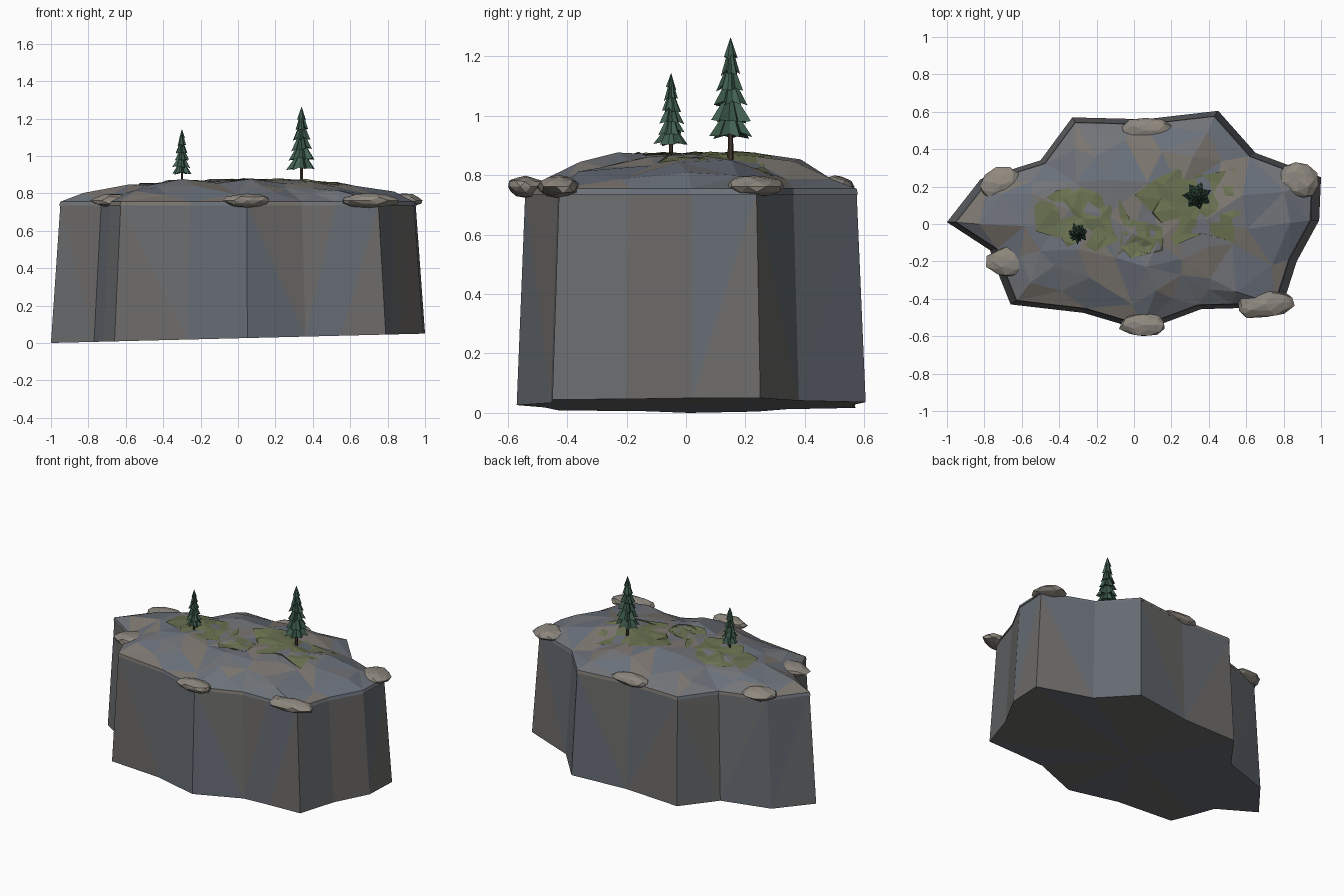
import bpy, bmesh, math, random
from mathutils import Vector, Matrix, geometry
from mathutils.bvhtree import BVHTree

if "Cube" in bpy.data.objects:
    bpy.data.objects.remove(bpy.data.objects["Cube"])

random.seed(7)
R = random.uniform


def mat(name, c):
    m = bpy.data.materials.new(name)
    m.diffuse_color = (*c, 1)
    m.use_nodes = True
    m.node_tree.nodes["Principled BSDF"].inputs["Base Color"].default_value = m.diffuse_color
    return m


WALL = [mat("slate_blue", (0.13, 0.145, 0.17)), mat("slate_grey", (0.145, 0.15, 0.155)),
        mat("slate_warm", (0.15, 0.147, 0.143))]
TOP = [mat("top_blue", (0.145, 0.165, 0.20)), mat("top_grey", (0.17, 0.175, 0.19)),
       mat("top_slate", (0.15, 0.165, 0.19)), mat("top_tan", (0.20, 0.18, 0.16))]
ROCK = [mat("boulder_tan", (0.28, 0.25, 0.21)), mat("boulder_grey", (0.25, 0.23, 0.205))]
MOSS = [mat("moss", (0.155, 0.18, 0.085)), mat("moss_dark", (0.135, 0.16, 0.08))]
LEAF = [mat("needles", (0.055, 0.12, 0.085)), mat("needles_dark", (0.04, 0.09, 0.06))]
BARK = [mat("bark", (0.06, 0.04, 0.03))]


def finish(bm, name, mats, up=False):
    """Flat-shaded object with the palette scattered over its faces."""
    bmesh.ops.recalc_face_normals(bm, faces=bm.faces)
    bm.normal_update()
    if up and sum(f.normal.z * f.calc_area() for f in bm.faces) < 0:
        bmesh.ops.reverse_faces(bm, faces=bm.faces)
    for f in bm.faces:
        f.material_index = random.randrange(len(mats))
    me = bpy.data.meshes.new(name)
    bm.to_mesh(me)
    bm.free()
    for m in mats:
        me.materials.append(m)
    ob = bpy.data.objects.new(name, me)
    bpy.context.collection.objects.link(ob)
    return ob


# Cliff outline at the foot, counter-clockwise
OUT = [(-1, .01), (-.77, -.14), (-.72, -.28), (-.66, -.43), (-.27, -.475), (.05, -.57),
       (.36, -.455), (.55, -.45), (.79, -.45), (.87, -.2), (.99, .02), (1, .25),
       (.65, .38), (.45, .605), (.06, .56), (-.33, .57), (-.5, .34), (-.82, .24)]
N = len(OUT)


def ring(bm, s, z):
    return [bm.verts.new((x * s, y * s, z(x) if callable(z) else z)) for x, y in OUT]


def band(bm, a, b):
    for i in range(len(a)):
        j = (i + 1) % len(a)
        bm.faces.new((a[i], a[j], b[j], b[i]))


# Cliff walls and slightly tilted base
bm = bmesh.new()
foot = ring(bm, 1, lambda x: .025 * (x + 1))
band(bm, foot, ring(bm, .95, .738))
hub = bm.verts.new((0, 0, .025))
for i in range(N):
    bm.faces.new((foot[i], hub, foot[(i + 1) % N]))
bmesh.ops.triangulate(bm, faces=bm.faces)
finish(bm, "cliff", WALL)

# Faceted plateau: scattered points triangulated inside the rim
S = .95
pts = [Vector((x * S, y * S)) for x, y in OUT]
zs = [.755] * N
for s, count, z in ((.82, 17, .80), (.63, 15, .84), (.42, 11, .863), (.22, 6, .866), (.05, 2, .868)):
    for k in range(count):
        u = (k + R(.0, .7)) / count * N
        a, b = Vector(OUT[int(u) % N]), Vector(OUT[(int(u) + 1) % N])
        pts.append(a.lerp(b, u % 1) * (s + R(-.05, .05)))
        zs.append(z + R(-.015, .015))
res = geometry.delaunay_2d_cdt(pts, [], [list(range(N))], 1, 1e-5)
bm = bmesh.new()
top = [bm.verts.new((p.x, p.y, zs[o[0]])) for p, o in zip(res[0], res[3])]
for f in res[2]:
    bm.faces.new([top[i] for i in f])
rim = [top[next(i for i, o in enumerate(res[3]) if k in o)] for k in range(N)]
band(bm, ring(bm, .957, .735), rim)
bm.normal_update()
terrain = BVHTree.FromBMesh(bm)
finish(bm, "plateau", TOP, up=True)


def ground(x, y):
    hit = terrain.ray_cast(Vector((x, y, 3)), Vector((0, 0, -1)))[0]
    return hit.z if hit else .76


# Mossy patches draped over the plateau
def moss(name, cx, cy, rx, ry, n):
    bm = bmesh.new()
    loops = []
    for s in (.35, .68, 1):
        loop = []
        for k in range(n):
            a = 2 * math.pi * k / n
            r = s * (R(.62, 1.1) if s == 1 else R(.9, 1.1))
            x, y = cx + rx * r * math.cos(a), cy + ry * r * math.sin(a)
            loop.append(bm.verts.new((x, y, ground(x, y) + R(-.005, .010))))
        loops.append(loop)
    c = bm.verts.new((cx, cy, ground(cx, cy) + .006))
    for i in range(n):
        bm.faces.new((c, loops[0][i], loops[0][(i + 1) % n]))
    band(bm, loops[0], loops[1])
    band(bm, loops[1], loops[2])
    bmesh.ops.triangulate(bm, faces=bm.faces)
    finish(bm, name, MOSS, up=True)


moss("moss_right", .34, .10, .33, .22, 13)
moss("moss_left", -.27, .03, .25, .23, 11)
moss("moss_front", .06, -.08, .15, .12, 9)


# Flattened boulders along the rim
def boulder(name, x, y, sx, sy, turn):
    bm = bmesh.new()
    bmesh.ops.create_icosphere(bm, subdivisions=2, radius=1)
    for v in bm.verts:
        v.co *= R(.86, 1.06)
    bm.transform(Matrix.Translation((x, y, .762)) @ Matrix.Rotation(turn, 4, 'Z')
                 @ Matrix.Diagonal((sx, sy, .038, 1)))
    finish(bm, name, ROCK)


for i, b in enumerate(((.06, .50, .145, .07, 0), (-.71, .21, .12, .095, .3), (-.65, -.20, .14, .09, 0),
                       (.05, -.54, .13, .065, 0), (.70, -.43, .17, .075, .1), (.88, .23, .11, .10, -.5))):
    boulder(f"boulder_{i + 1}", *b)


# Conifers: tapered trunk and stacked jagged skirts
def tree(name, x, y, base, height, rad):
    z0 = ground(x, y) - .01
    bm = bmesh.new()
    bmesh.ops.create_cone(bm, cap_ends=True, segments=6, radius1=rad * .13, radius2=rad * .05,
                          depth=height + base - z0 - .05,
                          matrix=Matrix.Translation((x, y, (z0 + base + height - .05) / 2)))
    finish(bm, name + "_trunk", BARK)
    bm = bmesh.new()
    tiers, n = 6, 14
    for t in range(tiers):
        f = t / tiers
        r = rad * (1 - .82 * f)
        z = base + height * f * .93
        apex_z = min(base + height, z + height * .34)
        spin = R(0, 6)
        apex = bm.verts.new((x, y, apex_z))
        core = bm.verts.new((x, y, z + height * .07))
        rim = []
        for k in range(n):
            a = spin + 2 * math.pi * k / n
            q = r * (R(.9, 1.1) if k % 2 else R(.55, .7))
            dz = R(-.02, .03) * height + (0 if k % 2 else .03 * height)
            rim.append(bm.verts.new((x + q * math.cos(a), y + q * math.sin(a), z + dz)))
        for k in range(n):
            j = (k + 1) % n
            bm.faces.new((apex, rim[k], rim[j]))
            bm.faces.new((core, rim[j], rim[k]))
    finish(bm, name + "_needles", LEAF)


tree("large_tree", .34, .15, .925, .34, .078)
tree("small_tree", -.30, -.05, .90, .245, .056)
